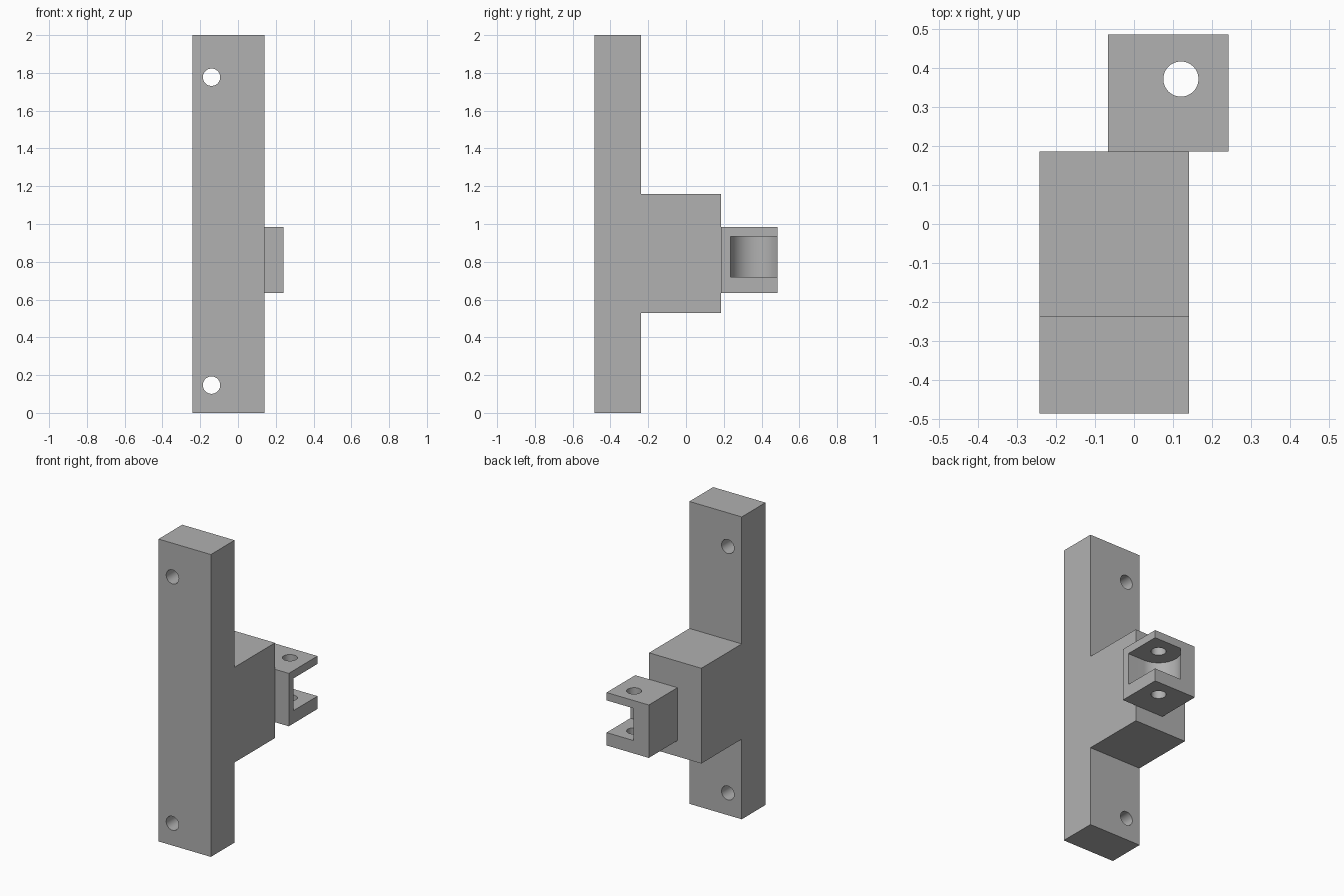
import bpy, bmesh, math
from mathutils import Vector

cube = bpy.data.objects.get("Cube")
if cube:
    bpy.data.objects.remove(cube, do_unlink=True)

grey = bpy.data.materials.new("plain grey")
grey.use_nodes = True
grey.diffuse_color = (0.44, 0.44, 0.44, 1)
grey.node_tree.nodes["Principled BSDF"].inputs["Base Color"].default_value = grey.diffuse_color


def prism(name, profile, axis, low, high):
    """Extrude a closed 2D profile along one axis (0 = x, 1 = y, 2 = z)."""
    bm = bmesh.new()

    def place(a, b):
        co = [a, b]
        co.insert(axis, low)
        return bm.verts.new(co)

    face = bm.faces.new([place(a, b) for a, b in profile])
    out = bmesh.ops.extrude_face_region(bm, geom=[face])
    shift = Vector((0, 0, 0))
    shift[axis] = high - low
    verts = [g for g in out["geom"] if isinstance(g, bmesh.types.BMVert)]
    bmesh.ops.translate(bm, verts=verts, vec=shift)
    bmesh.ops.recalc_face_normals(bm, faces=bm.faces)
    mesh = bpy.data.meshes.new(name)
    bm.to_mesh(mesh)
    bm.free()
    mesh.materials.append(grey)
    obj = bpy.data.objects.new(name, mesh)
    bpy.context.collection.objects.link(obj)
    return obj


def arc(a, b, radius, start, end, steps):
    angles = [math.radians(start + (end - start) * i / steps) for i in range(steps + 1)]
    return [(a + radius * math.cos(t), b + radius * math.sin(t)) for t in angles]


def circle(a, b, radius):
    return arc(a, b, radius, 0, 360, 48)[:-1]


def rectangle(a0, a1, b0, b1):
    return [(a0, b0), (a1, b0), (a1, b1), (a0, b1)]


def cut(target, cutters):
    """Subtract the cutters, then smooth the round walls."""
    bpy.ops.object.select_all(action="DESELECT")
    bpy.context.view_layer.objects.active = target
    target.select_set(True)
    for cutter in cutters:
        cutter.hide_render = True
        mod = target.modifiers.new("cut", "BOOLEAN")
        mod.operation = "DIFFERENCE"
        mod.solver = "EXACT"
        mod.object = cutter
        bpy.ops.object.modifier_apply(modifier=mod.name)
        bpy.data.objects.remove(cutter, do_unlink=True)
    bpy.ops.object.shade_smooth_by_angle(angle=math.radians(30))


# Mounting bar with its central block, as one T-shaped profile
front, step, back = -0.485, -0.237, 0.185
bar = prism("mounting_bar", [
    (front, 0), (step, 0), (step, 0.53), (back, 0.53),
    (back, 1.16), (step, 1.16), (step, 2), (front, 2)], 0, -0.242, 0.141)
cut(bar, [prism("screw_hole_cutter", circle(-0.14, z, 0.046), 1, -0.6, 0)
          for z in (0.147, 1.777)])

# Hinge bracket with a rounded pocket and a vertical pin hole
pin_x, pin_y, pocket_r = 0.12, 0.371, 0.136
bracket = prism("hinge_bracket", rectangle(-0.067, 0.242, 0.185, 0.485), 2, 0.635, 0.985)
pocket = arc(pin_x, pin_y, pocket_r, 270, 90, 40)
pocket += [(0.3, pin_y + pocket_r), (0.3, pin_y - pocket_r)]
cut(bracket, [
    prism("pocket_cutter", pocket, 2, 0.72, 0.933),
    prism("pin_hole_cutter", circle(pin_x, pin_y, 0.045), 2, 0.5, 1.1)])
